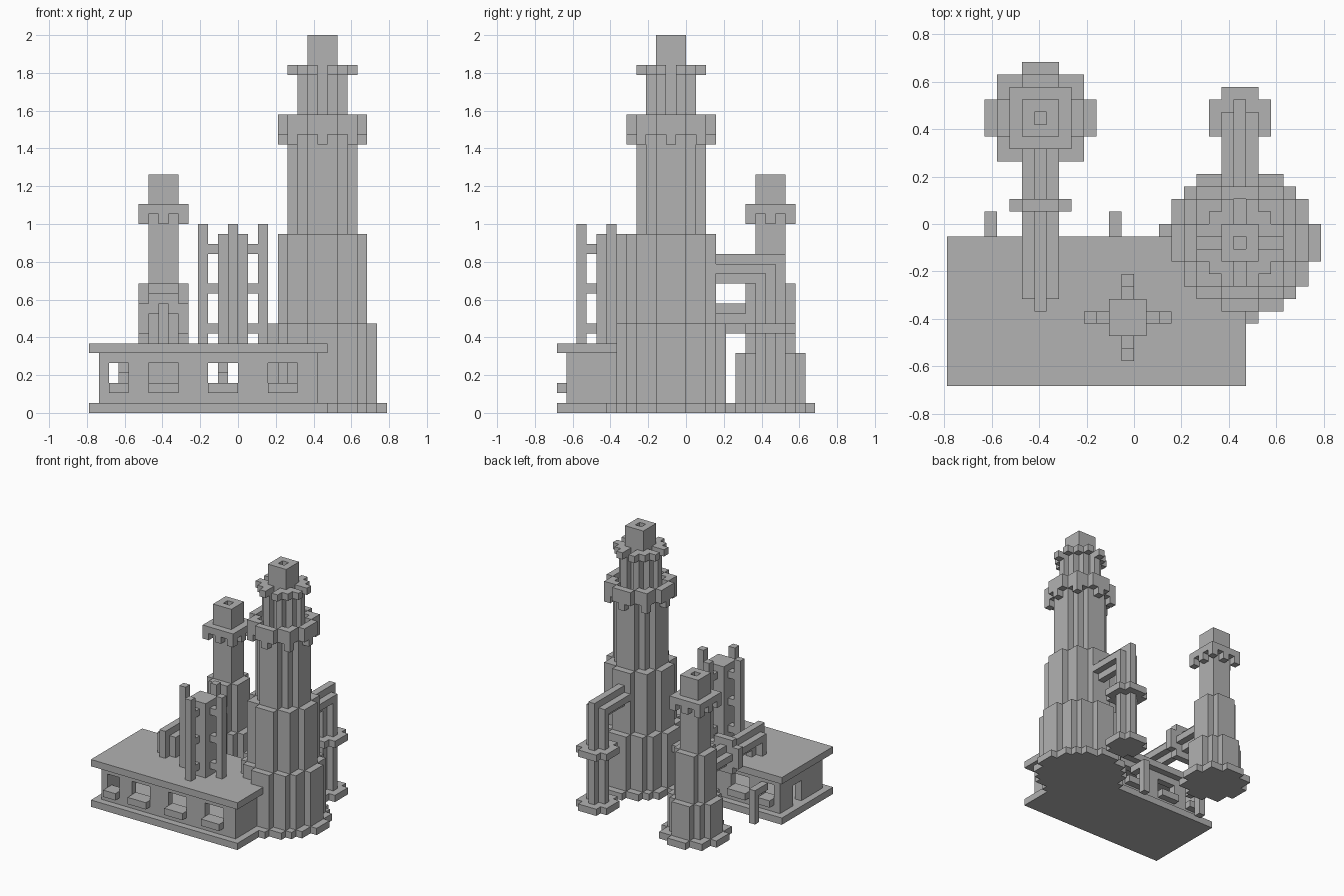
import bpy
import bmesh
from mathutils import Vector

UNIT = 1 / 19                      # edge of one building block
ORIGIN = Vector((15, 13, 0))       # grid point placed at the world origin

cube = bpy.data.objects.get("Cube")
if cube:
    bpy.data.objects.remove(cube, do_unlink=True)

grey = bpy.data.materials.new("plain_grey")
grey.use_nodes = True
COLOUR = (0.445, 0.445, 0.445, 1)
grey.diffuse_color = COLOUR
grey.node_tree.nodes["Principled BSDF"].inputs["Base Color"].default_value = COLOUR


def box(x0, x1, y0, y1, z0, z1):
    """Set of grid cells filling a box."""
    return {(x, y, z) for x in range(x0, x1) for y in range(y0, y1) for z in range(z0, z1)}


def disc(cx, cy, r, z0, z1):
    """Set of grid cells filling a stepped upright cylinder."""
    return {(x, y, z) for x, y, z in box(cx - r, cx + r + 1, cy - r, cy + r + 1, z0, z1)
            if (x - cx) ** 2 + (y - cy) ** 2 <= (r + 0.25) ** 2}


def alternate(cells, cx, cy):
    """Keep every second cell, like the teeth of a cornice."""
    return {c for c in cells if (c[0] - cx + c[1] - cy) % 2 == 0}


def part(name, cells):
    """Skin a set of cells with its outer faces and merge the flat ones."""
    bm = bmesh.new()
    corners = {}

    def corner(p):
        key = tuple(p)
        if key not in corners:
            corners[key] = bm.verts.new((Vector(key) - ORIGIN) * UNIT)
        return corners[key]

    for cell in cells:
        for axis in range(3):
            for side in (0, 1):
                near = list(cell)
                near[axis] += 2 * side - 1
                if tuple(near) in cells:
                    continue
                u, v = (axis + 1) % 3, (axis + 2) % 3
                loop = []
                for du, dv in ((0, 0), (1, 0), (1, 1), (0, 1)):
                    p = list(cell)
                    p[axis] += side
                    p[u] += du
                    p[v] += dv
                    loop.append(corner(p))
                bm.faces.new(loop if side else loop[::-1])
    bmesh.ops.dissolve_limit(bm, angle_limit=0.01, verts=bm.verts, edges=bm.edges)
    mesh = bpy.data.meshes.new(name)
    bm.to_mesh(mesh)
    bm.free()
    mesh.materials.append(grey)
    obj = bpy.data.objects.new(name, mesh)
    bpy.context.collection.objects.link(obj)


# Ground slab and flat-roofed hall with open windows and a side door
TX, TY = 23, 11
part("ground_slab", box(0, 24, 0, 12, 0, 1) | disc(TX, TY, 6, 0, 1))
part("hall_roof", box(0, 24, 0, 12, 6, 7))
walls = box(1, 23, 1, 11, 1, 6) - box(2, 22, 2, 10, 1, 6)
walls -= box(1, 2, 6, 8, 1, 4)
sills = set()
for x0, x1 in ((2, 4), (6, 9), (12, 15), (18, 21)):
    walls -= box(x0, x1, 1, 2, 3, 5)
    sills |= box(x0, x1, 0, 1, 2, 3)
    if x1 < TX - 5:
        walls -= box(x0, x1, 10, 11, 3, 5)
        sills |= box(x0, x1, 11, 12, 2, 3)
part("hall_walls", walls)
part("window_sills", sills)

# Drain pipes on the back wall
for n, x in enumerate((3, 13)):
    part(f"drain_pipe_{n + 1}", box(x, x + 1, 13, 14, 0, 5) | box(x, x + 1, 11, 13, 4, 5))

# Large stepped tower
part("tower_lower", disc(TX, TY, 5, 1, 9))
part("tower_middle", disc(TX, TY, 4, 9, 18))
part("tower_shaft", disc(TX, TY, 3, 18, 28))
part("tower_gallery", disc(TX, TY, 4, 28, 30) - disc(TX, TY, 3, 28, 30))
part("gallery_teeth", alternate(disc(TX, TY, 4, 27, 28) - disc(TX, TY, 3, 27, 28), TX, TY))
grooves = set()
for dx, dy in ((2, 0), (-2, 0), (0, 2), (0, -2)):
    grooves |= box(TX + dx, TX + dx + 1, TY + dy, TY + dy + 1, 28, 35)
part("tower_neck", disc(TX, TY, 2, 28, 35) - grooves)
part("neck_teeth", alternate(disc(TX, TY, 3, 34, 35) - disc(TX, TY, 2, 34, 35), TX, TY))
part("tower_chimney", box(22, 25, 10, 13, 35, 38) - box(23, 24, 11, 12, 36, 38))

# Small stepped tower
SX, SY = 7, 21
part("small_tower_base", disc(SX, SY, 4, 0, 1))
part("small_tower_lower", disc(SX, SY, 3, 1, 6))
part("small_tower_middle", disc(SX, SY, 2, 6, 13))
part("small_tower_shaft", box(6, 9, 20, 23, 13, 20))
part("small_tower_collar", box(5, 10, 19, 24, 20, 21))
part("collar_teeth", alternate(box(5, 10, 19, 24, 19, 20) - box(6, 9, 20, 23, 19, 20), SX, SY))
part("small_tower_chimney", box(6, 9, 20, 23, 21, 24) - box(7, 8, 21, 22, 22, 24))

# Bent pipe from the large tower down to the ground
part("tall_pipe",
     box(23, 24, 15, 23, 13, 16) | box(22, 25, 15, 22, 14, 15)
     | box(23, 24, 20, 23, 1, 16) | box(22, 25, 21, 22, 1, 15))
for name, z in (("tall_pipe_foot", 0), ("tall_pipe_flange", 8)):
    part(name, disc(23, 21, 2, z, z + 1))

# Bent pipe from the small tower into the hall roof
part("roof_pipe",
     box(7, 8, 6, 20, 8, 11) | box(6, 9, 7, 20, 9, 10)
     | box(7, 8, 6, 9, 7, 11) | box(6, 9, 7, 8, 7, 10))
part("roof_pipe_flange", {(x, 14, y) for x, y, z in disc(7, 9, 2, 0, 1)})

# Roof stack with four bracketed posts around it
part("roof_stack", box(13, 16, 4, 7, 7, 18))
for name, dx, dy in (("left", 1, 0), ("right", -1, 0), ("back", 0, 1), ("front", 0, -1)):
    px, py = 14 + 3 * dx, 5 + 3 * dy
    bx, by = 14 + 2 * dx, 5 + 2 * dy
    post = box(px, px + 1, py, py + 1, 7, 19)
    for z in (8, 12, 16):
        post |= box(bx, bx + 1, by, by + 1, z, z + 1)
    part(f"stack_post_{name}", post)
